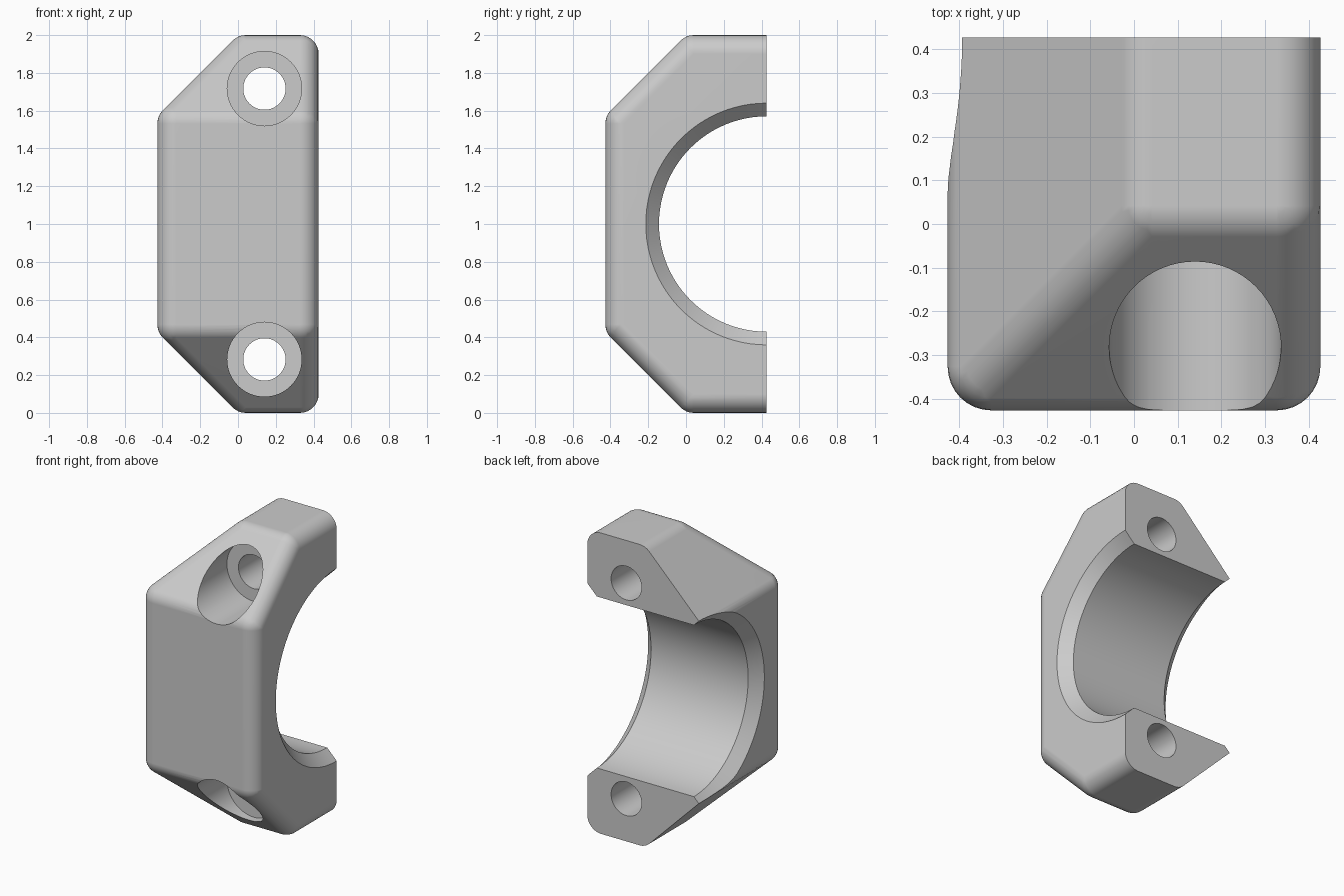
import bpy, bmesh, math
from mathutils import Vector, Matrix

if "Cube" in bpy.data.objects:
    bpy.data.objects.remove(bpy.data.objects["Cube"], do_unlink=True)

HALF = 0.427      # half width and half depth
R = 0.1           # fillet radius
MID = 1.0         # height of the bore axis

grey = bpy.data.materials.new("light grey")
grey.use_nodes = True
grey.diffuse_color = (0.6, 0.6, 0.6, 1)
grey.node_tree.nodes["Principled BSDF"].inputs["Base Color"].default_value = (0.6, 0.6, 0.6, 1)


def make_object(name, bm):
    bmesh.ops.recalc_face_normals(bm, faces=bm.faces)
    mesh = bpy.data.meshes.new(name)
    bm.to_mesh(mesh)
    bm.free()
    mesh.materials.append(grey)
    obj = bpy.data.objects.new(name, mesh)
    bpy.context.collection.objects.link(obj)
    return obj


def cut(bm, point, normal):
    """Remove everything on the normal side of a plane and cap the opening."""
    geom = bm.verts[:] + bm.edges[:] + bm.faces[:]
    res = bmesh.ops.bisect_plane(bm, geom=geom, dist=1e-5, plane_co=point,
                                 plane_no=normal, clear_outer=True)
    edges = [e for e in res["geom_cut"] if isinstance(e, bmesh.types.BMEdge)]
    bmesh.ops.contextual_create(bm, geom=edges)


def lathe(name, profile, matrix, segments):
    """Closed solid of revolution about z from (radius, height) points."""
    bm = bmesh.new()
    rings = []
    for r, h in profile:
        rings.append([bm.verts.new((r * math.cos(math.tau * i / segments),
                                    r * math.sin(math.tau * i / segments), h))
                      for i in range(segments)])
    for a, b in zip(rings, rings[1:]):
        for i in range(segments):
            j = (i + 1) % segments
            bm.faces.new((a[i], a[j], b[j], b[i]))
    bm.faces.new(rings[0])
    bm.faces.new(rings[-1])
    bm.transform(matrix)
    obj = make_object(name, bm)
    obj.hide_render = True
    return obj


# Core of the block: body planes pulled inward by the fillet radius
core = bmesh.new()
bmesh.ops.create_cube(core, size=1)
w = 2 * (HALF - R)
core.transform(Matrix.Translation((0, 0.5 - HALF + R, MID)) @ Matrix.Diagonal((w, 1, 2 - 2 * R, 1)))
for side in (1, -1):
    for lean in (Vector((-1, 0, side)), Vector((0, -1, side))):
        n = lean.normalized()
        cut(core, Vector((0, 0, MID + side)) - n * R, n)

# Rounded block: hull of a ball at each core corner, then a flat back
body = bmesh.new()
for v in core.verts:
    bmesh.ops.create_uvsphere(body, u_segments=32, v_segments=16, radius=R,
                              matrix=Matrix.Translation(v.co))
core.free()
cloud = bmesh.new()
for v in body.verts:
    cloud.verts.new(v.co)
body.free()
res = bmesh.ops.convex_hull(cloud, input=cloud.verts[:])
bmesh.ops.delete(cloud, geom=[v for v in cloud.verts if not v.link_faces], context="VERTS")
bmesh.ops.dissolve_limit(cloud, angle_limit=0.005, verts=cloud.verts[:], edges=cloud.edges[:])
cut(cloud, Vector((0, HALF, 0)), Vector((0, 1, 0)))
clamp = make_object("clamp_half", cloud)

# Main bore with chamfered mouths, running along x
bore = lathe("bore_cutter",
             [(0.74, -HALF - 0.1), (0.57, -HALF + 0.07),
              (0.57, HALF - 0.07), (0.74, HALF + 0.1)],
             Matrix.Translation((0, HALF, MID)) @ Matrix.Rotation(math.pi / 2, 4, "Y"), 96)
cutters = [bore]

# Counterbored bolt holes, running along y
for label, side in (("upper", 1), ("lower", -1)):
    cutters.append(lathe(label + "_bolt_cutter",
                         [(0.197, -1), (0.197, -0.035), (0.112, -0.035), (0.112, 1)],
                         Matrix.Translation((0.14, 0, MID + side * 0.717))
                         @ Matrix.Rotation(-math.pi / 2, 4, "X"), 64))

bpy.ops.object.select_all(action="DESELECT")
bpy.context.view_layer.objects.active = clamp
clamp.select_set(True)
for c in cutters:
    mod = clamp.modifiers.new(c.name, "BOOLEAN")
    mod.operation = "DIFFERENCE"
    mod.solver = "EXACT"
    mod.object = c
    bpy.ops.object.modifier_apply(modifier=mod.name)
for c in cutters:
    bpy.data.objects.remove(c, do_unlink=True)

# Smooth fillets and bores, crisp machined edges
bpy.ops.object.shade_smooth_by_angle(angle=math.radians(30))
weighted = clamp.modifiers.new("flat_face_normals", "WEIGHTED_NORMAL")
weighted.keep_sharp = True
